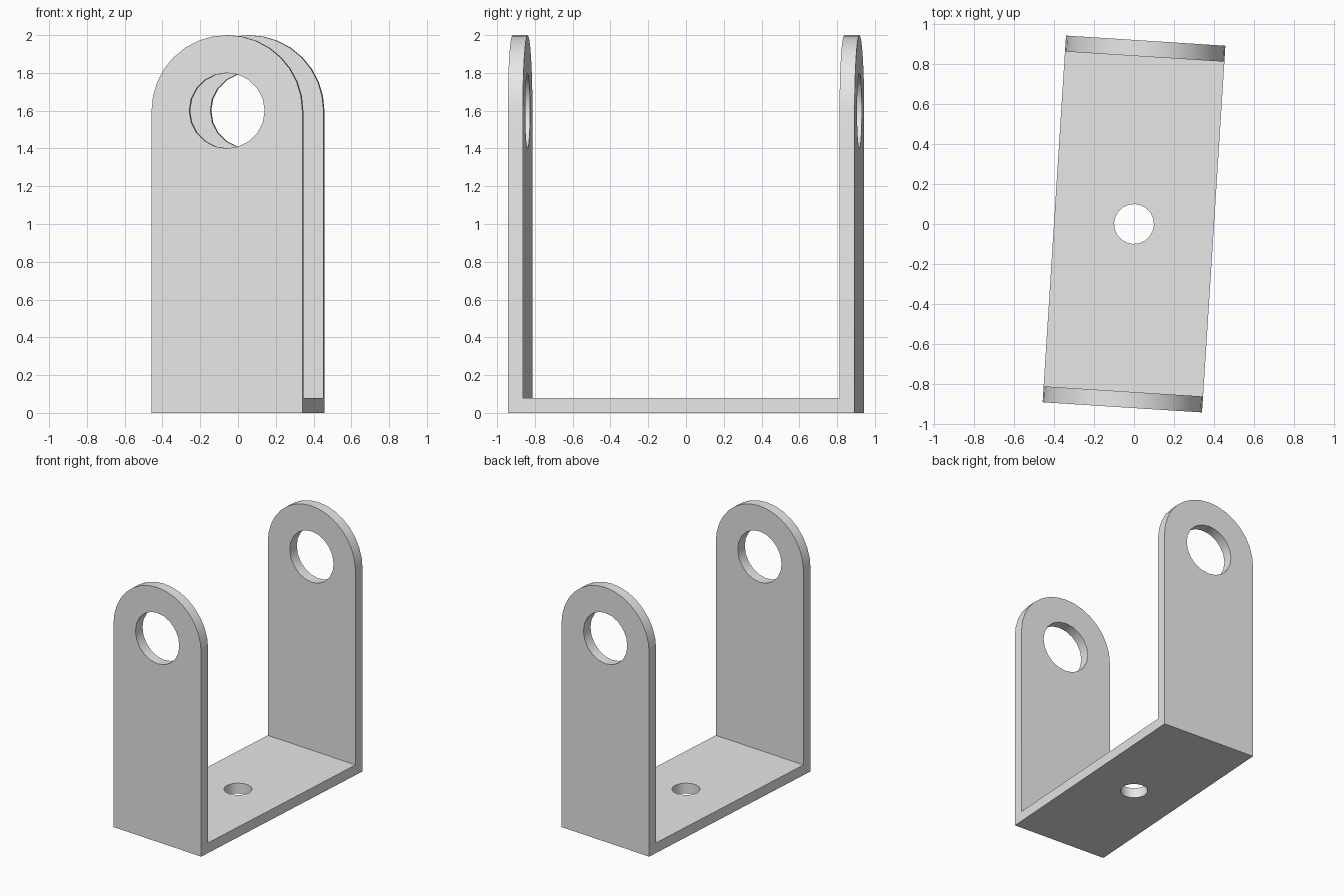
import bpy, bmesh
from math import cos, sin, pi, radians
from mathutils import Matrix, Vector

WIDTH, HALF_LEN, THICK = 0.8, 0.92, 0.08
ARC_Z = 1.6
YAW = Matrix.Rotation(radians(-3.65), 4, 'Z')

cube = bpy.data.objects.get("Cube")
if cube:
    bpy.data.objects.remove(cube, do_unlink=True)

grey = bpy.data.materials.new("light grey metal")
grey.use_nodes = True
grey.diffuse_color = (0.8, 0.8, 0.8, 1)
grey.node_tree.nodes["Principled BSDF"].inputs["Base Color"].default_value = (0.8, 0.8, 0.8, 1)


def arc(cx, cy, r, start, end, steps):
    return [(cx + r * cos(start + (end - start) * i / steps),
             cy + r * sin(start + (end - start) * i / steps)) for i in range(steps + 1)]


def circle(cx, cy, r, sides=20):
    return arc(cx, cy, r, 0, 2 * pi, sides)[:-1]


def plate(name, loops, to_3d, depth):
    """Fill an outline with holes, then extrude it by the depth vector."""
    bm = bmesh.new()
    edges = []
    for loop in loops:
        verts = [bm.verts.new(to_3d(*p)) for p in loop]
        edges += [bm.edges.new((v, verts[i - 1])) for i, v in enumerate(verts)]
    bmesh.ops.triangle_fill(bm, edges=edges, use_beauty=True)
    new = bmesh.ops.extrude_face_region(bm, geom=bm.faces[:], use_keep_orig=True)["geom"]
    bmesh.ops.translate(bm, vec=Vector(depth),
                        verts=[g for g in new if isinstance(g, bmesh.types.BMVert)])
    bmesh.ops.recalc_face_normals(bm, faces=bm.faces[:])
    mesh = bpy.data.meshes.new(name)
    bm.to_mesh(mesh)
    bm.free()
    mesh.materials.append(grey)
    obj = bpy.data.objects.new(name, mesh)
    bpy.context.collection.objects.link(obj)
    obj.matrix_world = YAW
    bpy.ops.object.select_all(action='DESELECT')
    obj.select_set(True)
    bpy.context.view_layer.objects.active = obj
    bpy.ops.object.shade_smooth_by_angle(angle=radians(30))


# Upright arms: rounded top and a large pivot hole
w = WIDTH / 2
arm = [(-w, 0), (w, 0)] + arc(0, ARC_Z, w, 0, pi, 16)
pivot_hole = circle(0, ARC_Z, 0.2)
for name, side in (("front_arm", -1), ("back_arm", 1)):
    plate(name, [arm, pivot_hole],
          lambda x, z: (x, side * HALF_LEN, z), (0, -side * THICK, 0))

# Base plate between the arms, with a small mounting hole
e = HALF_LEN - THICK
plate("base_plate", [[(-w, -e), (w, -e), (w, e), (-w, e)], circle(0, 0, 0.1)],
      lambda x, y: (x, y, 0), (0, 0, THICK))
